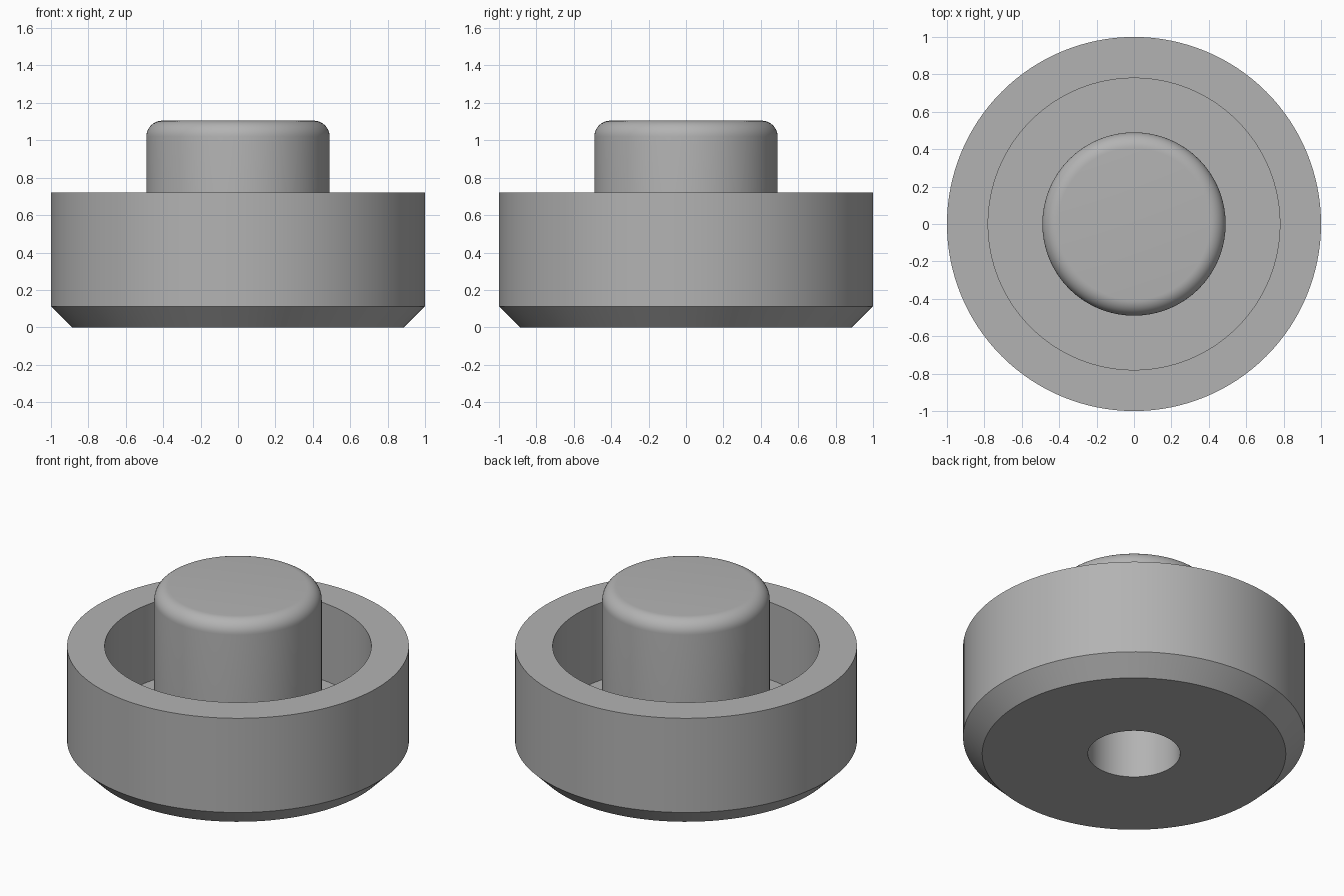
import bpy
import bmesh
from math import sin, cos, pi, tau, radians
from mathutils import Vector

SEGMENTS = 128
WALL = 0.22

if "Cube" in bpy.data.objects:
    bpy.data.objects.remove(bpy.data.objects["Cube"], do_unlink=True)


def make_material(name, color):
    mat = bpy.data.materials.new(name)
    mat.use_nodes = True
    mat.diffuse_color = color
    mat.node_tree.nodes["Principled BSDF"].inputs["Base Color"].default_value = color
    return mat


def lathe(name, profile, mat):
    """Turn an (r, z) profile about the z axis into a closed solid."""
    bm = bmesh.new()
    verts = [bm.verts.new((r, 0, z)) for r, z in profile]
    edges = [bm.edges.new(pair) for pair in zip(verts, verts[1:])]
    bmesh.ops.spin(bm, geom=verts + edges, cent=Vector(), axis=(0, 0, 1),
                   angle=tau, steps=SEGMENTS, use_duplicate=False)
    bmesh.ops.remove_doubles(bm, verts=bm.verts[:], dist=0.0001)
    bmesh.ops.recalc_face_normals(bm, faces=bm.faces[:])
    mesh = bpy.data.meshes.new(name)
    bm.to_mesh(mesh)
    bm.free()
    mesh.materials.append(mat)
    obj = bpy.data.objects.new(name, mesh)
    bpy.context.collection.objects.link(obj)
    bpy.ops.object.select_all(action='DESELECT')
    obj.select_set(True)
    bpy.context.view_layer.objects.active = obj
    bpy.ops.object.shade_smooth_by_angle(angle=radians(30))
    return obj


grey = make_material("plain grey", (0.45, 0.45, 0.45, 1))

# Overall sizes
post_r, post_top, fillet = 0.49, 1.105, 0.085
rim_r, rim_top, chamfer = 1.0, 0.72, 0.112
bore_r = post_r - WALL

# Rounded top edge of the central post
steps = 10
round_edge = [(post_r - fillet + fillet * sin(a), post_top - fillet + fillet * cos(a))
              for a in (i * pi / 2 / steps for i in range(steps + 1))]

# Post, ring-shaped trough, outer wall, chamfered foot, then the blind bore
profile = [(0, post_top)] + round_edge + [
    (post_r, WALL),
    (rim_r - WALL, WALL),
    (rim_r - WALL, rim_top),
    (rim_r, rim_top),
    (rim_r, chamfer),
    (rim_r - chamfer, 0),
    (bore_r, 0),
    (bore_r, post_top - WALL),
    (0, post_top - WALL),
]
lathe("hollow_post_with_cup", profile, grey)
